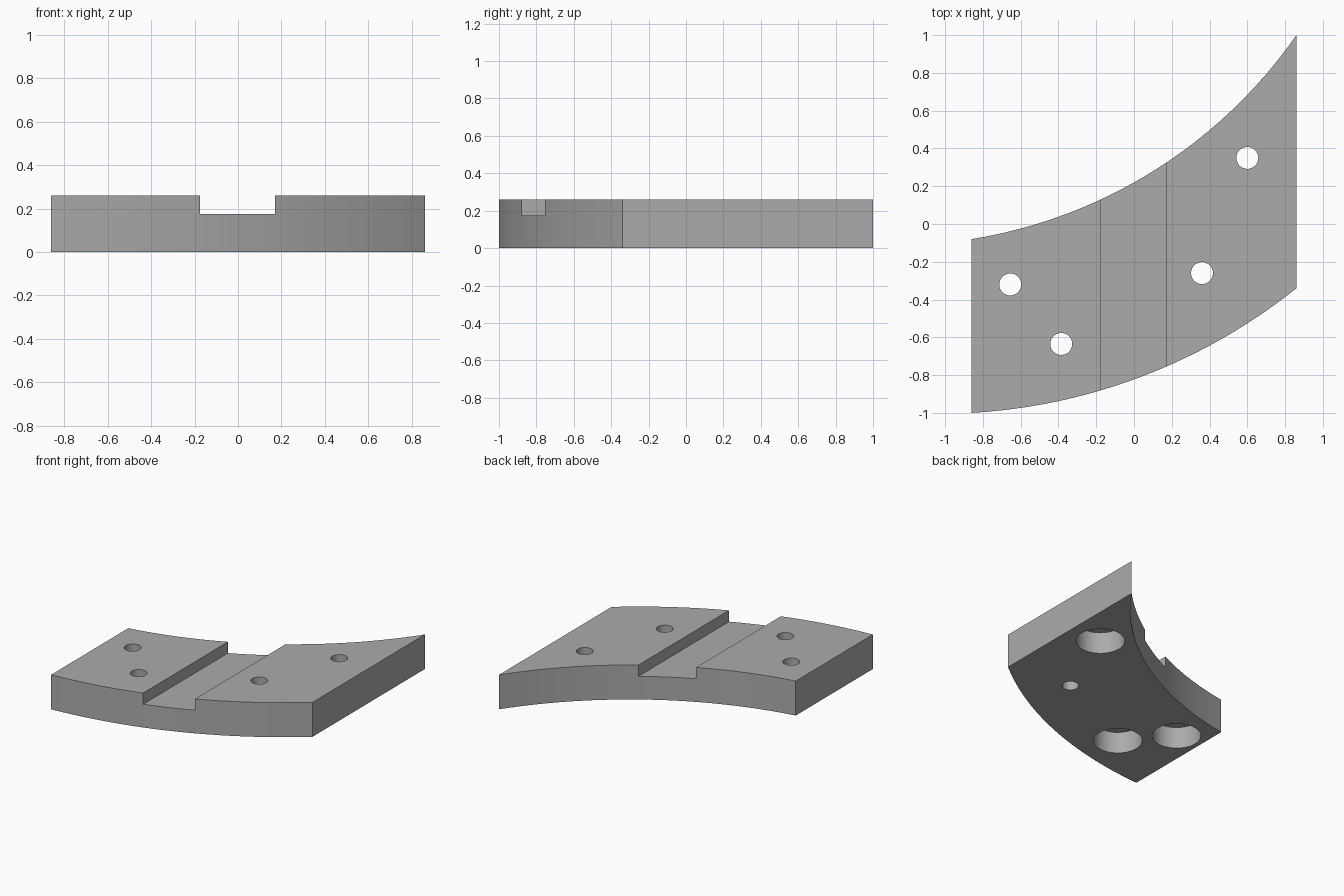
import bpy
import bmesh
import math
from mathutils import Vector

cube = bpy.data.objects.get("Cube")
if cube:
    bpy.data.objects.remove(cube, do_unlink=True)

HALF, TOP, SLOT_FLOOR = 0.86, 0.26, 0.175
BORE_DEPTH = 0.165

grey = bpy.data.materials.new("plain_grey")
grey.use_nodes = True
colour = (0.41, 0.41, 0.41, 1)
grey.diffuse_color = colour
grey.node_tree.nodes["Principled BSDF"].inputs["Base Color"].default_value = colour


def arc(y_left, y_mid, y_right, steps=24):
    """Points of the circle through the left, middle and right heights."""
    a, b, c = Vector((-HALF, y_left)), Vector((0, y_mid)), Vector((HALF, y_right))
    ab, bc = b - a, c - b
    m, n = (a + b) / 2, (b + c) / 2
    # Where the perpendicular bisectors of the two chords meet
    u = (n - m).dot(bc) / (bc.x * -ab.y + bc.y * ab.x)
    centre = m + u * Vector((-ab.y, ab.x))
    r = (a - centre).length
    start = math.atan2(a.y - centre.y, a.x - centre.x)
    end = math.atan2(c.y - centre.y, c.x - centre.x)
    angles = [start + (end - start) * i / steps for i in range(steps + 1)]
    return [(centre.x + r * math.cos(t), centre.y + r * math.sin(t)) for t in angles]


def prism(name, outline, z0, z1):
    """Extrude an anticlockwise outline from z0 up to z1."""
    bm = bmesh.new()
    face = bm.faces.new([bm.verts.new((x, y, z0)) for x, y in outline])
    ext = bmesh.ops.extrude_face_region(bm, geom=[face])
    verts = [v for v in ext["geom"] if isinstance(v, bmesh.types.BMVert)]
    bmesh.ops.translate(bm, verts=verts, vec=(0, 0, z1 - z0))
    bmesh.ops.recalc_face_normals(bm, faces=bm.faces)
    mesh = bpy.data.meshes.new(name)
    bm.to_mesh(mesh)
    bm.free()
    mesh.materials.append(grey)
    obj = bpy.data.objects.new(name, mesh)
    bpy.context.collection.objects.link(obj)
    return obj


def circle(x, y, r, n=48):
    return [(x + r * math.cos(2 * math.pi * i / n),
             y + r * math.sin(2 * math.pi * i / n)) for i in range(n)]


def cut(target, cutter):
    """Subtract the cutter from the target, then discard it."""
    cutter.hide_render = True
    mod = target.modifiers.new("cut", 'BOOLEAN')
    mod.operation = 'DIFFERENCE'
    mod.solver = 'EXACT'
    mod.object = cutter
    bpy.context.view_layer.objects.active = target
    bpy.ops.object.modifier_apply(modifier=mod.name)
    bpy.data.objects.remove(cutter, do_unlink=True)


# Curved plate: convex front edge, concave back edge, straight sides
front = arc(-1.0, -0.823, -0.34)
back = arc(-0.08, 0.22, 1.0)
plate = prism("curved_plate", front + back[::-1], 0, TOP)

# Slot running front to back across the top
cut(plate, prism("slot_cutter", [(-0.175, -2), (0.17, -2), (0.17, 2), (-0.175, 2)],
                 SLOT_FLOOR, 1))

# Through holes, three of them counterbored from below
for x, y, bored in [(0.6, 0.35, True), (-0.655, -0.32, True),
                    (-0.385, -0.635, True), (0.36, -0.26, False)]:
    cut(plate, prism("hole_cutter", circle(x, y, 0.058), -1, 1))
    if bored:
        cut(plate, prism("bore_cutter", circle(x, y, 0.17), -1, BORE_DEPTH))

# Smooth the curved walls, keep the corners sharp
bpy.ops.object.select_all(action='DESELECT')
plate.select_set(True)
bpy.context.view_layer.objects.active = plate
bpy.ops.object.shade_smooth_by_angle(angle=math.radians(25))
